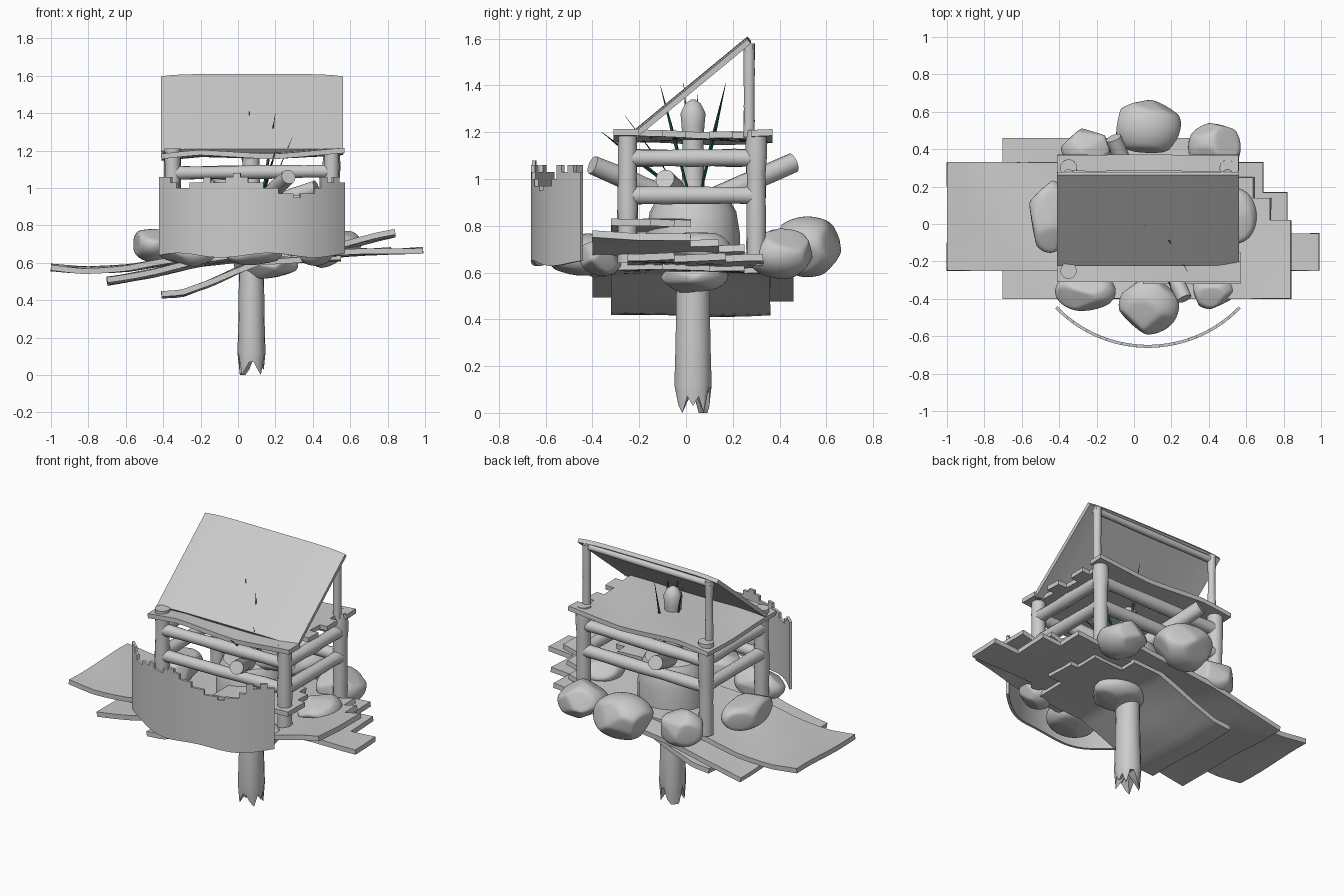
import bpy, bmesh, math, random
from mathutils import Vector

random.seed(4)
if "Cube" in bpy.data.objects:
    bpy.data.objects.remove(bpy.data.objects["Cube"])


def material(name, colour):
    m = bpy.data.materials.new(name)
    m.use_nodes = True
    m.diffuse_color = colour
    m.node_tree.nodes["Principled BSDF"].inputs["Base Color"].default_value = colour
    return m


GREY = material("weathered grey", (0.6, 0.6, 0.6, 1))
GREEN = material("dark grass green", (0.01, 0.09, 0.06, 1))


def finish(name, bm, mat=GREY, thick=0, angle=40):
    bmesh.ops.recalc_face_normals(bm, faces=bm.faces)
    me = bpy.data.meshes.new(name)
    bm.to_mesh(me)
    bm.free()
    ob = bpy.data.objects.new(name, me)
    bpy.context.collection.objects.link(ob)
    me.materials.append(mat)
    bpy.ops.object.select_all(action="DESELECT")
    ob.select_set(True)
    bpy.context.view_layer.objects.active = ob
    if thick:
        mod = ob.modifiers.new("thickness", "SOLIDIFY")
        mod.thickness = thick
        mod.offset = 0
        bpy.ops.object.modifier_apply(modifier=mod.name)
    bpy.ops.object.shade_smooth_by_angle(angle=math.radians(angle))
    return ob


def sheet(name, us, vs, keep, place, thick):
    """Thin bent sheet: grid cells that pass keep(), put in space by place()."""
    bm = bmesh.new()
    verts = {}

    def vert(u, v):
        if (u, v) not in verts:
            verts[u, v] = bm.verts.new(place(u, v))
        return verts[u, v]

    for a, b in zip(us, us[1:]):
        for c, d in zip(vs, vs[1:]):
            if keep((a + b) / 2, (c + d) / 2):
                bm.faces.new([vert(a, c), vert(b, c), vert(b, d), vert(a, d)])
    return finish(name, bm, thick=thick)


def turned(name, rings, start, end, sides=14, mat=GREY):
    """Round part along start-end; rings are (fraction along, radius)."""
    start, end = Vector(start), Vector(end)
    turn = (end - start).to_track_quat("Z", "Y")
    bm = bmesh.new()
    loops = []
    for t, r in rings:
        loops.append([bm.verts.new(start.lerp(end, t) + turn @ Vector(
            (r * math.cos(k * math.tau / sides), r * math.sin(k * math.tau / sides), 0)))
            for k in range(sides)])
    for lo, hi in zip(loops, loops[1:]):
        for k in range(sides):
            j = (k + 1) % sides
            bm.faces.new([lo[k], lo[j], hi[j], hi[k]])
    bm.faces.new(loops[0])
    bm.faces.new(loops[-1])
    return finish(name, bm, mat)


def log(name, start, end, r):
    rings = [(i / 6, r * random.uniform(0.9, 1.08)) for i in range(7)]
    return turned(name, [(0, r * 0.8)] + rings + [(1, r * 0.8)], start, end)


def rock(name, centre, size):
    bm = bmesh.new()
    bmesh.ops.create_icosphere(bm, subdivisions=4, radius=1)
    cuts = [Vector([random.gauss(0, 1) for _ in range(3)]).normalized() for _ in range(11)]
    for v in bm.verts:
        for n in cuts:
            over = v.co.dot(n) - 0.8
            if over > 0:
                v.co -= n * over * 0.85
        v.co = Vector([c + s * q * 1.08 for c, s, q in zip(centre, size, v.co)])
    return finish(name, bm, angle=60)


def height(path):
    """Smooth height lookup along x."""
    def f(x):
        for (x0, z0), (x1, z1) in zip(path, path[1:]):
            if x <= x1:
                break
        t = min(max((x - x0) / (x1 - x0), 0), 1)
        return z0 + (z1 - z0) * t
    return f


def plank_deck(name, path, steps, y0, thick=0.03, tilt=0, wave=0.006):
    """Bent deck; steps are (upper y, right end x) from front to back."""
    f = height(path)
    x0 = path[0][0]
    x_top = max(x for _, x in steps)
    xs = sorted({x for _, x in steps} | {x0 + (x_top - x0) * i / 24 for i in range(25)})
    ys = [y0] + [y for y, _ in steps]

    def keep(x, y):
        return x < next(xe for ye, xe in steps if y < ye)

    def place(x, y):
        return (x, y, f(x) + tilt * y + wave * math.sin(7 * x + 9 * y))
    return sheet(name, xs, ys, keep, place, thick)


# Decks of bent planks, one over the other
plank_deck("long_deck", [(-1, .575), (-.82, .56), (-.6, .57), (-.35, .61), (0, .635),
           (.4, .64), (.7, .66), (1, .67)],
           [(-.15, .99), (-.05, .99), (.02, .82), (.17, .82), (.25, .69), (.33, .69)], -.25)
plank_deck("wide_deck", [(-.7, .505), (-.45, .545), (-.2, .6), (0, .63), (.3, .65),
           (.57, .69), (.75, .735), (.85, .755)],
           [(-.2, .84), (.02, .84), (.14, .73), (.25, .64), (.36, .5), (.46, .35)], -.4, tilt=-.02)
plank_deck("lower_deck", [(-.41, .43), (-.3, .435), (-.15, .49), (0, .56), (.12, .61), (.6, .63)],
           [(-.1, .45), (.1, .55), (.25, .5), (.36, .3)], -.32)
plank_deck("corner_step", [(.05, .79), (.3, .81), (.57, .81)],
           [(-.15, .57), (-.05, .52), (.02, .46)], -.32)

# Supporting post with a splintered foot
bm = bmesh.new()
loops = []
for z, r in [(0, .066), (.12, .075), (.3, .07), (.62, .066)]:
    loops.append([])
    for k in range(18):
        a = k * math.tau / 18
        foot = random.choice((0, .03, .07, .09)) if z == 0 else 0
        loops[-1].append(bm.verts.new((.072 + r * math.cos(a), .03 + r * 1.08 * math.sin(a), z + foot)))
for lo, hi in zip(loops, loops[1:]):
    for k in range(18):
        j = (k + 1) % 18
        bm.faces.new([lo[k], lo[j], hi[j], hi[k]])
hollow = bm.verts.new((.072, .03, .1))
for k in range(18):
    bm.faces.new([loops[0][k], hollow, loops[0][(k + 1) % 18]])
bm.faces.new(loops[-1])
finish("support_post", bm)

# Boulders round the deck
for i, (centre, size) in enumerate([
        ((.07, .52, .71), (.17, .15, .12)), ((.43, .41, .68), (.13, .14, .1)),
        ((-.25, .40, .68), (.13, .11, .1)), ((-.45, .04, .7), (.11, .18, .09)),
        ((-.26, -.36, .67), (.15, .1, .09)), ((.08, -.43, .67), (.15, .15, .09)),
        ((.42, -.36, .67), (.11, .09, .08)), ((.54, .04, .7), (.11, .14, .08)),
        ((.15, .03, .59), (.16, .14, .075))]):
    rock(f"boulder_{i + 1}", centre, size)

# Hut frame: corner posts and side rails
LEFT, RIGHT, FRONT, BACK = -.35, .5, -.25, .3
for side, x in (("right", LEFT), ("left", RIGHT)):
    log(f"front_{side}_post", (x, FRONT, .64), (x, FRONT, 1.21), .042)
    log(f"back_{side}_post", (x, BACK, .63), (x, BACK, 1.21), .045)
    log(f"roof_{side}_prop", (x, .27, 1.18), (x, .27, 1.58), .023)
    for i, z in enumerate((.93, 1.09)):
        log(f"{side}_rail_{i + 1}", (x, FRONT, z), (x, BACK, z), .038)
for side, y in (("front", FRONT), ("back", BACK)):
    for i, z in enumerate((.92, 1.08)):
        log(f"{side}_rail_{i + 1}", (LEFT, y, z), (RIGHT, y, z + .01), .036)
log("ridge_beam", (LEFT - .02, .265, 1.555), (RIGHT + .02, .265, 1.565), .02)

# Upper floor with a ragged side, and the sloping roof
plank_deck("upper_floor", [(-.41, 1.165), (-.2, 1.185), (.2, 1.175), (.57, 1.195)],
           [(-.2, .57), (-.1, .51), (.0, .56), (.1, .5), (.2, .55), (.28, .5), (.37, .56)],
           -.31, thick=.028)
sheet("sloping_roof", [-.41 + .97 * i / 16 for i in range(17)], [i / 6 for i in range(7)],
      lambda u, v: True,
      lambda u, v: (u, -.215 + .485 * v, 1.2 + .4 * v - .012 * abs((u - .075) / .485) ** 6), .024)

# Curved screen with a broken top edge
tops = [1.06, 1.06, 1.03, 1.0, 1.0, 1.03, 1.03, 1.06, 1.03, 1.03, 1.06, 1.08, 1.06, 1.03,
        1.03, 1.0, 1.0, .97, .97, .95, .97, .97, 1.0, 1.06, 1.03, 1.06, 1.03]
N = len(tops)
SPREAD, RADIUS = .803, .682
sheet("curved_screen", list(range(N + 1)),
      [.64, .72, .8, .88, .95, .97, 1.0, 1.03, 1.06, 1.08],
      lambda u, z: z < tops[int(u)],
      lambda u, z: (.075 + RADIUS * math.sin(SPREAD * (2 * u / N - 1)),
                    .028 - RADIUS * math.cos(SPREAD * (2 * u / N - 1)),
                    z + (.012 * math.sin(u * .5) if z < .7 else 0)), .016)

# Stump and central stem, with branches spreading outward
turned("stump", [(0, .2), (.5, .2), (.8, .185), (.95, .16), (1, .1)],
       (.07, .03, .62), (.07, .03, .92), sides=20)
turned("central_stem", [(0, .07), (.2, .05), (.6, .045), (.75, .05), (.87, .055), (.96, .035), (1, .008)],
       (.07, .03, .88), (.07, .03, 1.34))
for i, tip in enumerate([(.27, -.4, 1.06), (-.11, .46, 1.07), (.42, -.09, 1.0)]):
    log(f"branch_{i + 1}", (.07, .03, .88), tip, .042)

# Grass blades
for i, tip in enumerate([(.2, -.11, 1.4), (.06, -.01, 1.41), (-.01, .05, 1.36),
                         (.1, .17, 1.41), (.29, -.26, 1.27), (.2, -.36, 1.2)]):
    r = .003 if i == 4 else .009
    turned(f"grass_blade_{i + 1}", [(0, r * .6), (.5, r), (1, .0008)],
           (.07 + tip[0] * .3, .03 + tip[1] * .2, .95), tip, sides=4, mat=GREEN)
